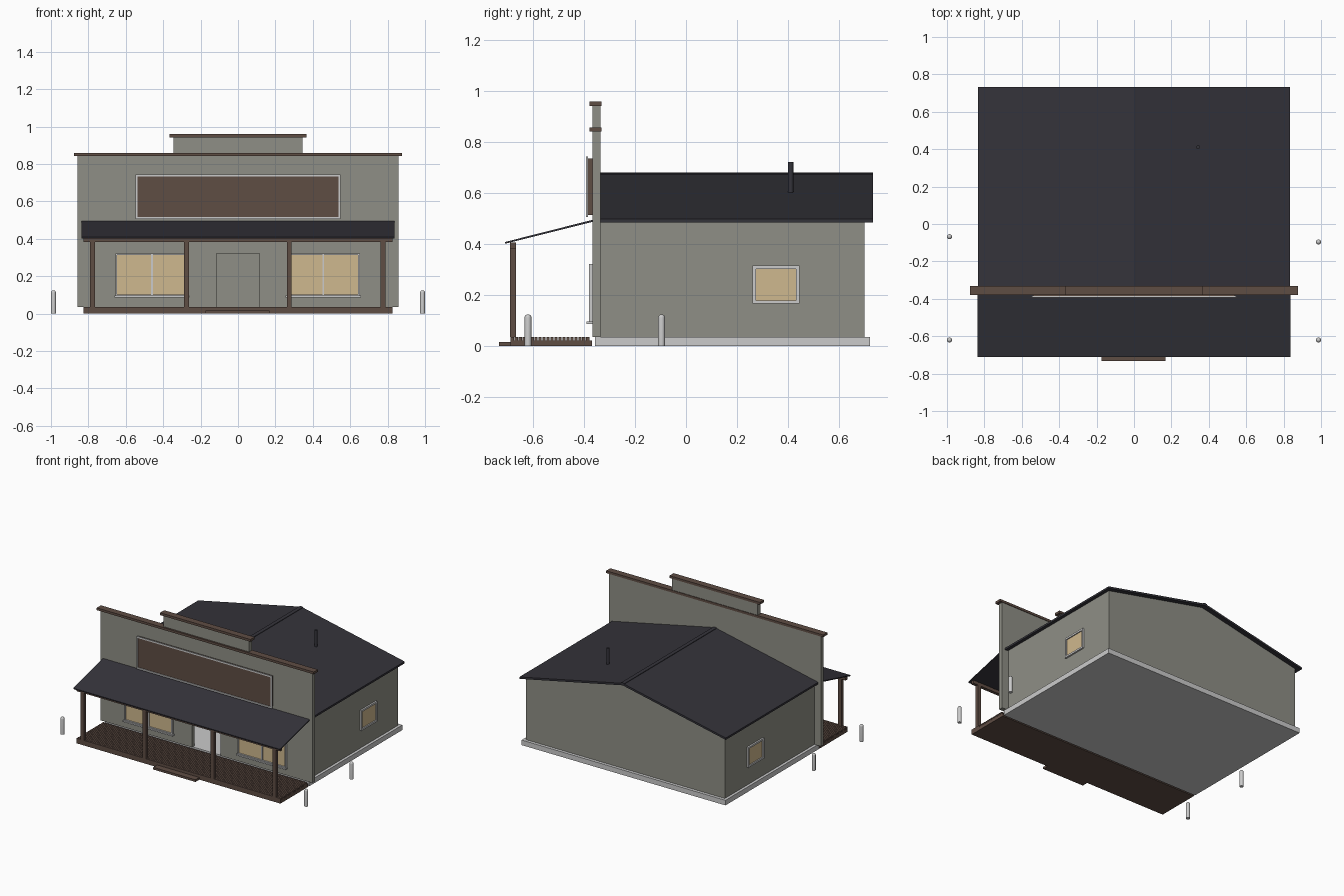
import bpy, bmesh, math

cube = bpy.data.objects.get("Cube")
if cube:
    bpy.data.objects.remove(cube, do_unlink=True)


def material(name, rgb):
    """Flat material from 0-255 display values."""
    lin = [((c / 255 + 0.055) / 1.055) ** 2.4 for c in rgb] + [1.0]
    m = bpy.data.materials.new(name)
    m.use_nodes = True
    m.diffuse_color = lin
    bsdf = next(n for n in m.node_tree.nodes if n.type == 'BSDF_PRINCIPLED')
    bsdf.inputs["Base Color"].default_value = lin
    return m


WALL = material("grey_green_wall", (143, 143, 134))
ROOF = material("charcoal_roof", (52, 51, 58))
WOOD = material("brown_wood", (95, 77, 68))
TRIM = material("light_grey_trim", (203, 203, 203))
GLASS = material("warm_glass", (207, 184, 142))


def finish(name, bm, mat):
    bmesh.ops.recalc_face_normals(bm, faces=bm.faces)
    me = bpy.data.meshes.new(name)
    bm.to_mesh(me)
    bm.free()
    me.materials.append(mat)
    ob = bpy.data.objects.new(name, me)
    bpy.context.collection.objects.link(ob)
    return ob


def prism(name, profile, axis, lo, hi, mat):
    """Extrude a profile: (x, z) along y, or (y, z) along x."""
    bm = bmesh.new()
    place = (lambda p, t: (p[0], t, p[1])) if axis == 'y' else (lambda p, t: (t, p[0], p[1]))
    face = bm.faces.new([bm.verts.new(place(p, lo)) for p in profile])
    ext = bmesh.ops.extrude_face_region(bm, geom=[face])
    shift = (0, hi - lo, 0) if axis == 'y' else (hi - lo, 0, 0)
    verts = [g for g in ext["geom"] if isinstance(g, bmesh.types.BMVert)]
    bmesh.ops.translate(bm, verts=verts, vec=shift)
    return finish(name, bm, mat)


def box(name, x, y, z, mat):
    corners = [(x[0], z[0]), (x[1], z[0]), (x[1], z[1]), (x[0], z[1])]
    return prism(name, corners, 'y', y[0], y[1], mat)


def frame(name, axis, u, z, depth, w, mat):
    """Four bars round a rectangle; u runs along x (axis y) or y (axis x)."""
    bars = {
        "bottom": (u, (z[0], z[0] + w)),
        "top": (u, (z[1] - w, z[1])),
        "start": ((u[0], u[0] + w), (z[0] + w, z[1] - w)),
        "end": ((u[1] - w, u[1]), (z[0] + w, z[1] - w)),
    }
    for part, (bu, bz) in bars.items():
        if axis == 'y':
            box(f"{name}_{part}", bu, depth, bz, mat)
        else:
            box(f"{name}_{part}", depth, bu, bz, mat)


def wide(h):
    return (-h, h)


# Foundation and hollow house, floor showing through the doorway
FLOOR = 0.037
box("foundation", wide(0.825), (-0.357, 0.722), (0, FLOOR), TRIM)
HALF, EAVE, RIDGE = 0.805, 0.492, 0.662
prism("back_gable_wall", [(-HALF, FLOOR), (HALF, FLOOR), (HALF, EAVE), (0, RIDGE), (-HALF, EAVE)],
      'y', 0.68, 0.70, WALL)
for s, side in ((-1, "right"), (1, "left")):
    box(f"{side}_wall", sorted((s * HALF, s * (HALF - 0.02))), (-0.336, 0.68), (FLOOR, EAVE), WALL)
    # Side window
    glass_x = sorted((s * (HALF - 0.002), s * (HALF + 0.004)))
    frame_x = sorted((s * HALF, s * (HALF + 0.012)))
    box(f"{side}_window_glass", glass_x, (0.27, 0.435), (0.175, 0.31), GLASS)
    frame(f"{side}_window_frame", 'x', (0.261, 0.445), (0.167, 0.316), frame_x, 0.013, TRIM)

# Gable roof, ridge cap and vent pipe
prism("gable_roof", [(-0.835, 0.486), (0, RIDGE), (0.835, 0.486),
                     (0.835, 0.500), (0, 0.677), (-0.835, 0.500)], 'y', -0.336, 0.733, ROOF)
prism("ridge_cap", [(-0.014, 0.672), (0.014, 0.672), (0.014, 0.678), (0, 0.682), (-0.014, 0.678)],
      'y', -0.336, 0.733, ROOF)
bpy.ops.mesh.primitive_cylinder_add(vertices=16, radius=0.01, depth=0.13, location=(0.343, 0.411, 0.657))
pipe = bpy.context.object
pipe.name = "vent_pipe"
pipe.data.materials.append(ROOF)
bpy.ops.object.shade_smooth_by_angle()

# Stepped false front with a doorway notch
W, P, D = 0.858, 0.346, 0.116
right_half = [(D, 0.322), (D, FLOOR), (W, FLOOR), (W, 0.845), (P, 0.845), (P, 0.945)]
prism("false_front", right_half + [(-x, z) for x, z in reversed(right_half)], 'y', -0.366, -0.335, WALL)
CAP = (-0.379, -0.331)
for side, a, b in (("right", -0.878, -P), ("left", P, 0.878)):
    box(f"{side}_parapet_cap", (a, b), CAP, (0.842, 0.859), WOOD)
box("middle_parapet_band", wide(P), CAP, (0.842, 0.859), WALL)
bpy.data.objects["middle_parapet_band"].data.materials[0] = WOOD
box("top_parapet_cap", wide(0.366), CAP, (0.943, 0.960), WOOD)

# Blank sign board
box("sign_board", wide(0.54), (-0.385, -0.364), (0.515, 0.737), WOOD)
frame("sign_frame", 'y', wide(0.549), (0.506, 0.745), (-0.392, -0.384), 0.011, TRIM)

# Front windows
for cx, side in ((-0.46, "right"), (0.456, "left")):
    u = (cx - 0.195, cx + 0.195)
    box(f"front_{side}_glass", (u[0] + 0.005, u[1] - 0.005), (-0.372, -0.364), (0.1, 0.317), GLASS)
    frame(f"front_{side}_frame", 'y', u, (0.093, 0.323), (-0.381, -0.365), 0.009, TRIM)
    box(f"front_{side}_mullion", (cx - 0.005, cx + 0.005), (-0.379, -0.365), (0.1, 0.317), TRIM)
    box(f"front_{side}_sill", (u[0] - 0.006, u[1] + 0.006), (-0.39, -0.365), (0.087, 0.096), TRIM)

# Porch deck with separate boards, and step
box("deck_base", wide(0.825), (-0.688, -0.368), (0, 0.023), WOOD)
BOARDS, PITCH = 20, 0.0156
for i in range(BOARDS):
    y = -0.688 + i * PITCH
    box(f"deck_board_{i + 1}", wide(0.825), (y, y + PITCH - 0.003), (0.023, FLOOR), WOOD)
box("porch_step", (-0.173, 0.169), (-0.733, -0.688), (0, 0.016), WOOD)

# Porch posts, beam and sloping roof
for i, x in enumerate((-0.778, -0.276, 0.274, 0.776)):
    box(f"porch_post_{i + 1}", (x - 0.013, x + 0.013), (-0.690, -0.667), (FLOOR, 0.384), WOOD)
box("porch_beam", wide(0.825), (-0.690, -0.667), (0.383, 0.406), WOOD)
prism("porch_roof", [(-0.71, 0.402), (-0.366, 0.488), (-0.366, 0.496), (-0.71, 0.409)],
      'x', -0.836, 0.836, ROOF)


# Domed bollards, turned from one profile
def bollard(name, x, y, r=0.0135, height=0.125, steps=5):
    bm = bmesh.new()
    arc = [math.pi / 2 * k / steps for k in range(steps + 1)]
    pts = [(0, 0, 0), (r, 0, 0)] + [(r * math.cos(a), 0, height - r + r * math.sin(a)) for a in arc]
    vs = [bm.verts.new(p) for p in pts]
    edges = [bm.edges.new(pair) for pair in zip(vs, vs[1:])]
    bmesh.ops.spin(bm, geom=vs + edges, axis=(0, 0, 1), cent=(0, 0, 0),
                   angle=2 * math.pi, steps=16, use_duplicate=False)
    bmesh.ops.remove_doubles(bm, verts=bm.verts, dist=0.0001)
    ob = finish(name, bm, TRIM)
    ob.location = (x, y, 0)
    bpy.ops.object.select_all(action='DESELECT')
    ob.select_set(True)
    bpy.context.view_layer.objects.active = ob
    bpy.ops.object.shade_smooth_by_angle()


bollard("front_right_bollard", -0.9865, -0.62)
bollard("front_left_bollard", 0.9865, -0.62)
bollard("rear_right_bollard", -0.9865, -0.068)
bollard("rear_left_bollard", 0.9865, -0.096)
